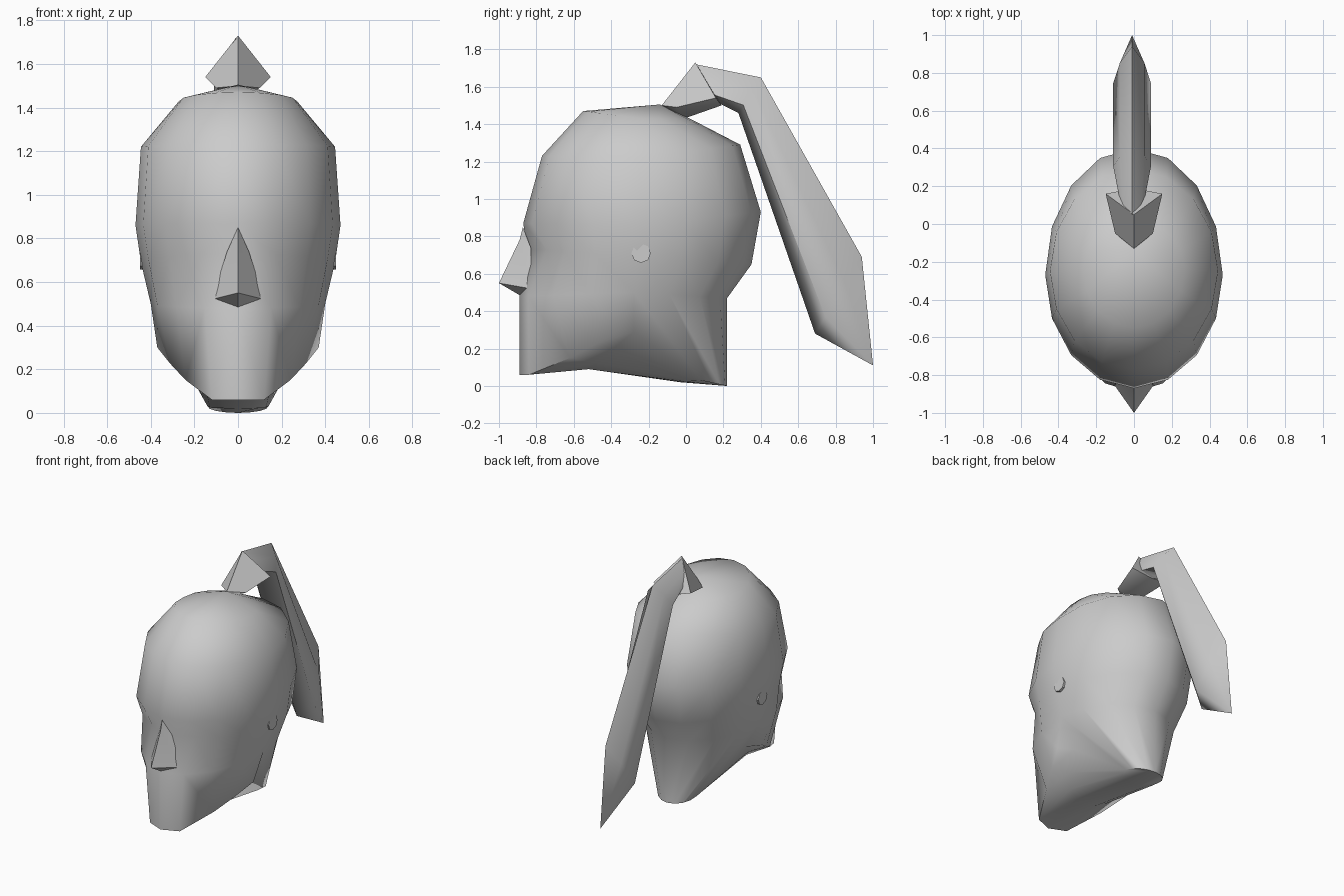
import bpy, bmesh, math

if "Cube" in bpy.data.objects:
    bpy.data.objects.remove(bpy.data.objects["Cube"])


def build(name, verts, faces, angle=65, mirror=True):
    """Make a mesh from its +x half, mirror it and shade it."""
    bm = bmesh.new()
    vs = [bm.verts.new(v) for v in verts]
    for f in faces:
        bm.faces.new([vs[i] for i in f])
    if mirror:
        bmesh.ops.mirror(bm, geom=bm.verts[:] + bm.edges[:] + bm.faces[:],
                         merge_dist=0.0005, axis='X')
        bmesh.ops.remove_doubles(bm, verts=bm.verts[:], dist=0.0005)
    bmesh.ops.recalc_face_normals(bm, faces=bm.faces[:])
    me = bpy.data.meshes.new(name)
    bm.to_mesh(me)
    bm.free()
    ob = bpy.data.objects.new(name, me)
    bpy.context.collection.objects.link(ob)
    bpy.ops.object.select_all(action='DESELECT')
    ob.select_set(True)
    bpy.context.view_layer.objects.active = ob
    bpy.ops.object.shade_smooth_by_angle(angle=math.radians(angle))
    return ob


def half_ring(front, side, back, n=8):
    """Half an oval from front to back; front/back are (y, z), side is (x, y, z)."""
    pts = []
    for i in range(n + 1):
        a = math.pi * i / n
        end = front if i <= n / 2 else back
        c = abs(math.cos(a))
        x = 0.0 if i in (0, n) else side[0] * math.sin(a)
        pts.append((x, side[1] + (end[0] - side[1]) * c,
                    side[2] + (end[1] - side[2]) * c))
    return pts


def strip(a, b):
    return [(a[i], a[i + 1], b[i + 1], b[i]) for i in range(len(a) - 1)]


# Head: oval rings for the skull, then a jaw row, throat row and neck base
rings = [
    half_ring((-0.55, 1.47), (0.27, -0.24, 1.43), (0.02, 1.43)),
    half_ring((-0.77, 1.23), (0.445, -0.25, 1.22), (0.29, 1.29)),
    half_ring((-0.87, 0.87), (0.47, -0.27, 0.86), (0.40, 0.93)),
    half_ring((-0.85, 0.73), (0.445, -0.26, 0.69), (0.35, 0.65)),
    half_ring((-0.89, 0.48), (0.40, -0.28, 0.50), (0.22, 0.47)),
]
for i, depth in ((1, 0.06), (2, 0.03)):          # eye sockets
    x, y, z = rings[3][i]
    rings[3][i] = (x, y + depth, z)
jaw = [(0, -0.89, 0.06), (0.12, -0.84, 0.06), (0.24, -0.62, 0.15),
       (0.31, -0.48, 0.225), (0.37, -0.35, 0.30)]
throat = [(0, -0.52, 0.09), (0.08, -0.52, 0.09), (0.15, -0.48, 0.12),
          (0.22, -0.40, 0.19), (0.28, -0.28, 0.29)]
base = half_ring((-0.03, 0.02), (0.14, 0.08, 0.03), (0.22, 0.0))

verts, rows = [], []
for row in rings + [jaw, throat, base]:
    rows.append(list(range(len(verts), len(verts) + len(row))))
    verts += row
faces = []
for a, b in zip(rows[:4], rows[1:5]):
    faces += strip(a, b)
low, jw, th, bs = rows[4:]
faces += strip(low[:5], jw) + strip(jw, th) + strip(th, bs[:5]) + strip(low[4:], bs[4:])
faces += [(low[4], jw[4], th[4]), (low[4], th[4], bs[4]), tuple(bs)]
crown = len(verts)
verts.append((0, -0.14, 1.505))
faces += [(crown, rows[0][i], rows[0][i + 1]) for i in range(8)]
build("head", verts, faces)

# Nose: bridge, tip, nostril wing and base
build("nose",
      [(0, -0.872, 0.85), (0, -0.89, 0.78), (0, -1.0, 0.55), (0, -0.88, 0.48),
       (0.12, -0.83, 0.52), (0.05, -0.83, 0.74)],
      [(0, 1, 5), (1, 2, 4, 5), (2, 3, 4)], angle=50)

# Ears: small flush studs
for s, name in ((1, "ear_stud_right"), (-1, "ear_stud_left")):
    pts = [(s * x, -0.24 + 0.052 * math.cos(k * math.pi / 4),
            0.71 + 0.052 * math.sin(k * math.pi / 4))
           for x in (0.40, 0.45) for k in range(8)]
    fs = [(k, (k + 1) % 8, 8 + (k + 1) % 8, 8 + k) for k in range(8)]
    build(name, pts, fs + [tuple(range(8)), tuple(range(8, 16))], 30, mirror=False)

# Hair tie: flared four-sided sleeve
build("hair_tie",
      [(0, -0.13, 1.50), (0.10, -0.05, 1.49), (0, -0.01, 1.43),
       (0, 0.05, 1.73), (0.15, 0.16, 1.54), (0, 0.19, 1.50)],
      [(0, 1, 4, 3), (1, 2, 5, 4), (0, 1, 2), (3, 4, 5)], angle=60)

# Ponytail: six-sided sections (outer y z, inner y z, half width), ending in a point
sections = [((0.05, 1.72), (0.18, 1.51), 0.07),
            ((0.40, 1.65), (0.28, 1.46), 0.10),
            ((0.94, 0.69), (0.69, 0.28), 0.10)]
verts, faces = [], []
for (oy, oz), (iy, iz), w in sections:
    for t, k in ((0, 0), (0.35, 0.65), (0.78, 1), (1, 0)):
        verts.append((k * w, oy + (iy - oy) * t, oz + (iz - oz) * t))
for r in (0, 4):
    faces += strip(list(range(r, r + 4)), list(range(r + 4, r + 8)))
verts.append((0, 1.0, 0.11))
faces += [(8 + i, 9 + i, 12) for i in range(3)] + [(0, 1, 2, 3)]
build("ponytail", verts, faces).location.x = -0.01
